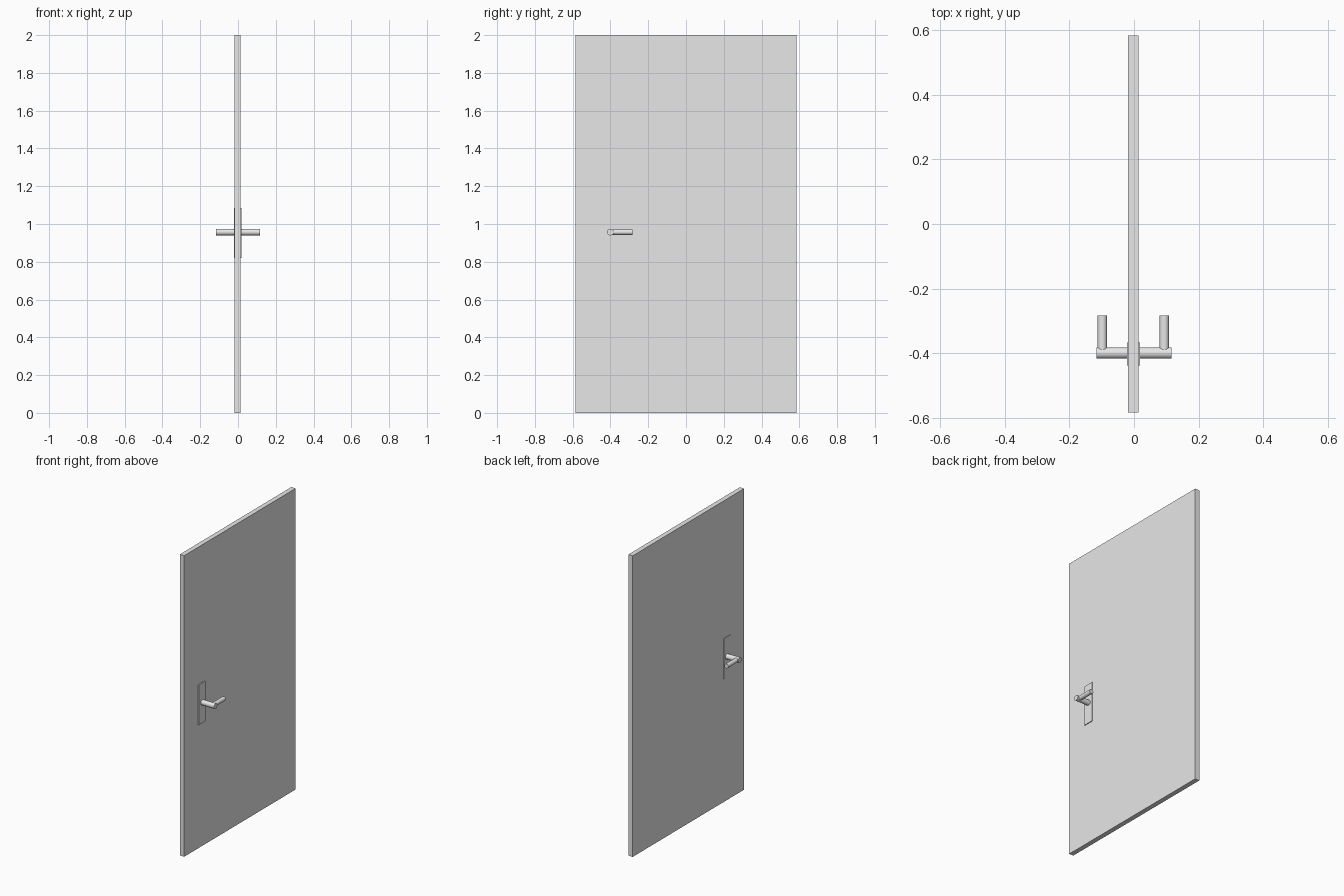
import bpy, math

if "Cube" in bpy.data.objects:
    bpy.data.objects.remove(bpy.data.objects["Cube"])

grey = bpy.data.materials.new("grey")
grey.diffuse_color = (0.8, 0.8, 0.8, 1)
grey.use_nodes = True
grey.node_tree.nodes["Principled BSDF"].inputs["Base Color"].default_value = grey.diffuse_color


def box(name, low, high):
    bpy.ops.mesh.primitive_cube_add(size=1, location=[(a + b) / 2 for a, b in zip(low, high)])
    ob = bpy.context.object
    ob.name = name
    ob.scale = [b - a for a, b in zip(low, high)]
    bpy.ops.object.transform_apply(location=False, rotation=False, scale=True)
    ob.data.materials.append(grey)


def rod(name, radius, length, centre, rotation):
    bpy.ops.mesh.primitive_cylinder_add(vertices=32, radius=radius, depth=length,
                                        location=centre, rotation=rotation)
    ob = bpy.context.object
    ob.name = name
    ob.data.materials.append(grey)
    bpy.ops.object.shade_smooth_by_angle(angle=math.radians(35))


HANDLE_Y, HANDLE_Z = -0.40, 0.957
quarter = math.pi / 2

# Door leaf
box("door_panel", (-0.018, -0.585, 0), (0.014, 0.585, 2))

# Backing plate showing on both faces
box("handle_plate", (-0.021, -0.438, 0.82), (0.019, -0.367, 1.086))

# Spindle through the door
rod("handle_spindle", 0.0175, 0.232, (0, HANDLE_Y, HANDLE_Z), (0, quarter, 0))

# Lever grips, one on each side
for side, x in (("left", -0.098), ("right", 0.094)):
    rod(side + "_lever", 0.0145, 0.117, (x, -0.3415, HANDLE_Z), (quarter, 0, 0))
